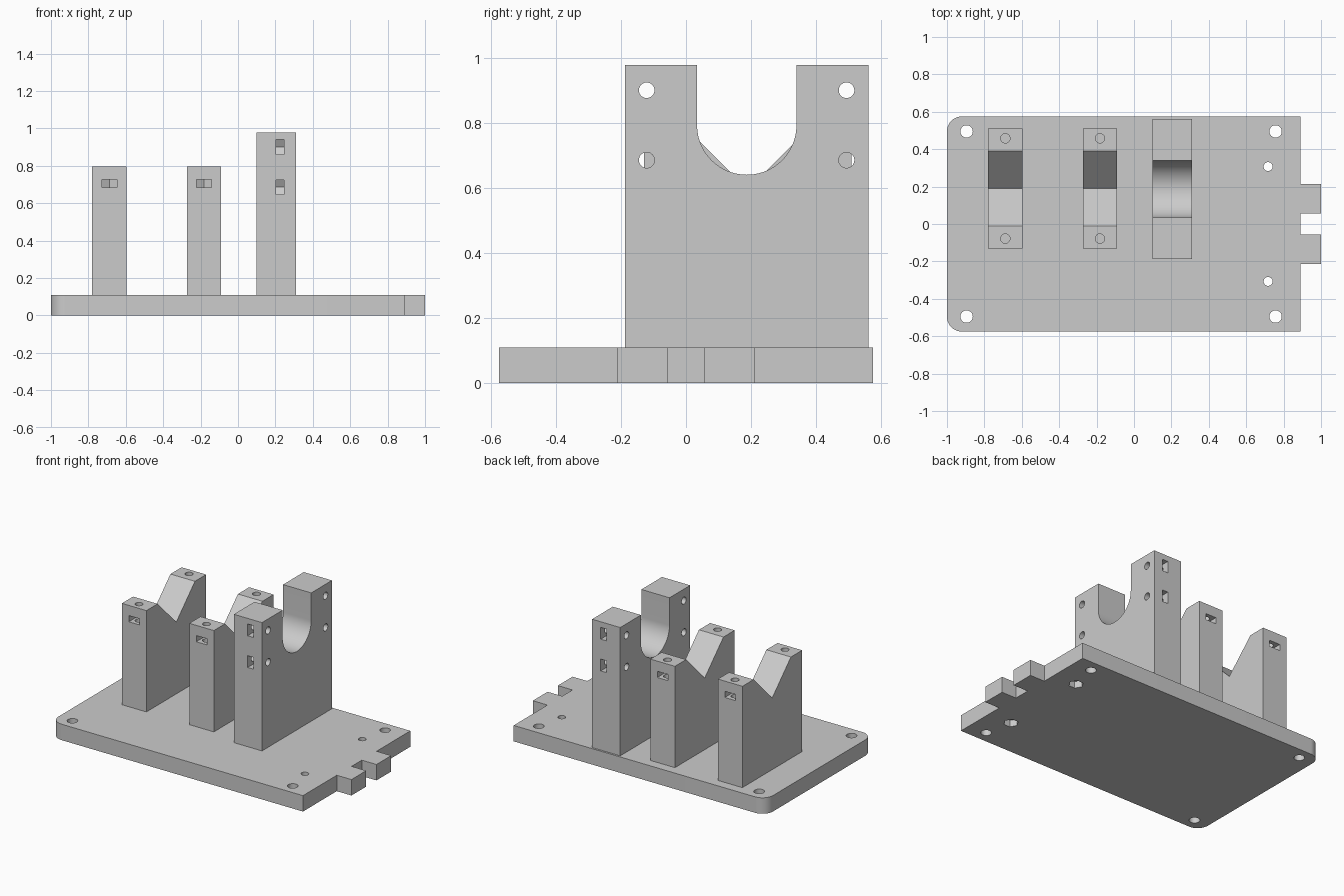
import bpy
import bmesh
from math import pi, cos, sin, radians
from mathutils import Vector

cube = bpy.data.objects.get("Cube")
if cube:
    bpy.data.objects.remove(cube, do_unlink=True)

GREY = (0.6, 0.6, 0.6, 1.0)
grey = bpy.data.materials.new("plain grey")
grey.use_nodes = True
grey.diffuse_color = GREY
grey.node_tree.nodes["Principled BSDF"].inputs["Base Color"].default_value = GREY


def arc(cx, cy, r, start, end, steps):
    """Points on a circular arc, angles in degrees."""
    angles = [radians(start + (end - start) * i / steps) for i in range(steps + 1)]
    return [(cx + r * cos(a), cy + r * sin(a)) for a in angles]


def circle(cx, cy, r, sides=32):
    return arc(cx, cy, r, 0, 360, sides)[:-1]


def rect(x0, x1, y0, y1):
    return [(x0, y0), (x1, y0), (x1, y1), (x0, y1)]


def prism(name, outline, axis, low, high):
    """Extrude a 2D outline along an axis; the outline uses the other two axes in order."""
    def place(p):
        co = list(p)
        co.insert("xyz".index(axis), low)
        return co
    depth = Vector((0, 0, 0))
    depth["xyz".index(axis)] = high - low
    bm = bmesh.new()
    face = bm.faces.new([bm.verts.new(place(p)) for p in outline])
    grown = bmesh.ops.extrude_face_region(bm, geom=[face])["geom"]
    bmesh.ops.translate(bm, vec=depth, verts=[v for v in grown if isinstance(v, bmesh.types.BMVert)])
    bmesh.ops.recalc_face_normals(bm, faces=bm.faces)
    mesh = bpy.data.meshes.new(name)
    bm.to_mesh(mesh)
    bm.free()
    mesh.materials.append(grey)
    obj = bpy.data.objects.new(name, mesh)
    bpy.context.collection.objects.link(obj)
    return obj


def select(obj):
    bpy.ops.object.select_all(action='DESELECT')
    obj.select_set(True)
    bpy.context.view_layer.objects.active = obj


def cut(obj, outline, axis, low, high):
    """Subtract a prism from the object."""
    tool = prism("cutter", outline, axis, low, high)
    tool.hide_render = True
    select(obj)
    mod = obj.modifiers.new("cut", 'BOOLEAN')
    mod.operation = 'DIFFERENCE'
    mod.solver = 'EXACT'
    mod.object = tool
    bpy.ops.object.modifier_apply(modifier=mod.name)
    bpy.data.objects.remove(tool, do_unlink=True)


def finish(obj):
    select(obj)
    bpy.ops.object.shade_smooth_by_angle(angle=radians(25))


def nut_slot(cross, y, outward):
    """Outline of a slot running from a block's end face round a hexagonal nut."""
    half, tip, mouth = 0.04, 0.046, 0.12
    return [(cross - half, y + outward * mouth), (cross + half, y + outward * mouth),
            (cross + half, y - outward * tip / 2), (cross, y - outward * tip),
            (cross - half, y - outward * tip / 2)]


# Base plate: rounded corners at the left end, two tabs at the right end
BASE_TOP = 0.108
END, HALF, R = 0.89, 0.575, 0.08
tabs = []
for y0, y1 in ((-0.213, -0.055), (0.055, 0.213)):
    tabs += [(END, y0), (1, y0), (1, y1), (END, y1)]
outline = ([(END, -HALF)] + tabs + [(END, HALF)]
           + arc(-1 + R, HALF - R, R, 90, 180, 16)
           + arc(-1 + R, -HALF + R, R, 180, 270, 16))
base = prism("base_plate", outline, "z", 0, BASE_TOP)
for side in (-1, 1):
    for x in (-0.895, 0.757):
        cut(base, circle(x, side * 0.495, 0.033), "z", -0.1, 0.3)
    # Small screw holes with hexagonal nut pockets underneath
    cut(base, circle(0.717, side * 0.307, 0.024), "z", -0.1, 0.3)
    cut(base, circle(0.717, side * 0.307, 0.046, 6), "z", -0.1, 0.045)
finish(base)

# Two V blocks with a vertical screw hole and a nut slot at each end
V_TOP, MID, V = 0.795, 0.19, 0.2
v_profile = [(-0.13, BASE_TOP), (0.51, BASE_TOP), (0.51, V_TOP), (MID + V, V_TOP),
             (MID, V_TOP - V), (MID - V, V_TOP), (-0.13, V_TOP)]
for name, x in (("left_end_v_block", -0.688), ("middle_v_block", -0.182)):
    block = prism(name, v_profile, "x", x - 0.092, x + 0.092)
    for y, outward in ((-0.078, -1), (0.458, 1)):
        cut(block, circle(x, y, 0.025), "z", 0.6, 0.9)
        cut(block, nut_slot(x, y, outward), "z", 0.684, 0.726)
    finish(block)

# Tall block with a round-bottomed notch, cross holes and upright nut slots
TOP, CRADLE, RAD = 0.978, 0.793, 0.153
u_profile = ([(-0.187, BASE_TOP), (0.562, BASE_TOP), (0.562, TOP), (MID - 0.003 + RAD, TOP)]
             + arc(MID - 0.003, CRADLE, RAD, 0, -180, 48)
             + [(MID - 0.003 - RAD, TOP), (-0.187, TOP)])
cradle = prism("round_notch_block", u_profile, "x", 0.1, 0.311)
for y, outward in ((-0.121, -1), (0.494, 1)):
    for z in (0.685, 0.9):
        cut(cradle, circle(y, z, 0.024), "x", 0, 0.4)
        slot = [(b, a) for a, b in nut_slot(z, y, outward)]
        cut(cradle, slot, "x", 0.203, 0.246)
finish(cradle)
